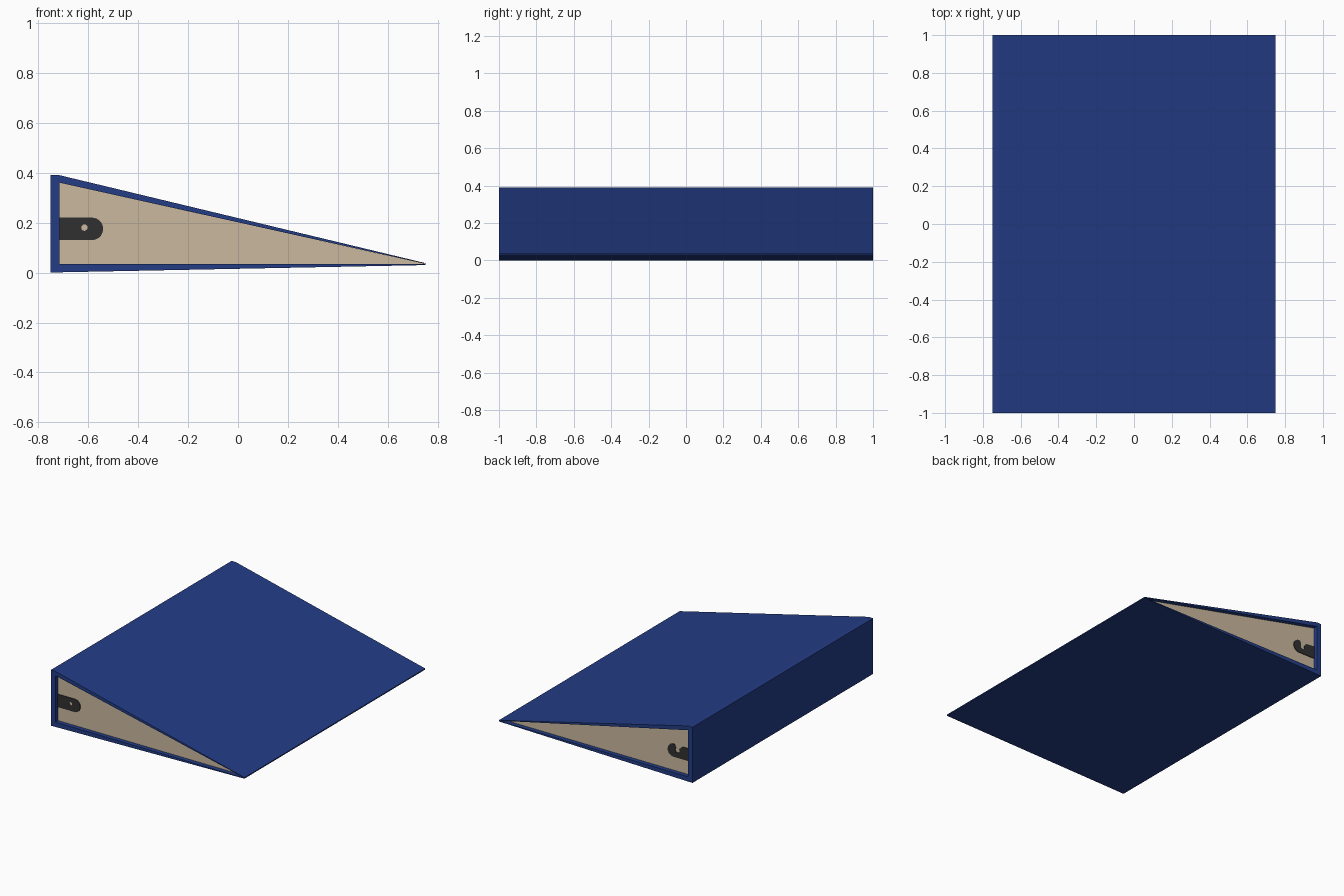
import bpy, bmesh, math

if "Cube" in bpy.data.objects:
    bpy.data.objects.remove(bpy.data.objects["Cube"])


def material(name, rgb):
    m = bpy.data.materials.new(name)
    m.diffuse_color = (*rgb, 1)
    m.use_nodes = True
    m.node_tree.nodes["Principled BSDF"].inputs["Base Color"].default_value = m.diffuse_color
    return m


BLUE = material("blue cover", (0.0168, 0.046, 0.24))
PAPER = material("cream paper", (0.60, 0.48, 0.345))
DARK = material("dark metal", (0.03, 0.03, 0.03))


def prism(name, profile, y0, y1, mat):
    """Extrude an (x, z) profile from y0 to y1."""
    bm = bmesh.new()
    face = bm.faces.new([bm.verts.new((x, y0, z)) for x, z in profile])
    ext = bmesh.ops.extrude_face_region(bm, geom=[face])
    verts = [v for v in ext["geom"] if isinstance(v, bmesh.types.BMVert)]
    bmesh.ops.translate(bm, verts=verts, vec=(0, y1 - y0, 0))
    bmesh.ops.recalc_face_normals(bm, faces=bm.faces)
    me = bpy.data.meshes.new(name)
    bm.to_mesh(me)
    bm.free()
    me.materials.append(mat)
    ob = bpy.data.objects.new(name, me)
    bpy.context.collection.objects.link(ob)
    return ob


def arc(cx, cz, r, a0, a1, n):
    return [(cx + r * math.cos(math.radians(a0 + (a1 - a0) * i / n)),
             cz + r * math.sin(math.radians(a0 + (a1 - a0) * i / n)))
            for i in range(n + 1)]


# Folder: spine and two tapering covers meeting at a thin edge
prism("spine", [(-0.75, 0), (-0.715, 0.001), (-0.715, 0.39), (-0.75, 0.39)], -1, 1, BLUE)
prism("top_cover", [(-0.715, 0.36), (0.75, 0.035), (0.75, 0.038), (-0.715, 0.39)], -1, 1, BLUE)
prism("bottom_cover", [(-0.715, 0.001), (0.75, 0.030), (0.75, 0.034), (-0.715, 0.034)], -1, 1, BLUE)

# Paper block, set back a little from the cover edges
prism("paper_block", [(-0.715, 0.034), (0.745, 0.0345), (0.745, 0.036), (-0.715, 0.36)],
      -0.97, 0.97, PAPER)

# Ring clip ends: rounded tab with an eyelet, the rear one open at the top
tab = [(-0.715, 0.13)] + arc(-0.585, 0.175, 0.045, -90, 90, 14) + [(-0.715, 0.22)]
hook = ([(-0.715, 0.13)] + arc(-0.585, 0.175, 0.045, -90, 100, 14)
        + arc(-0.615, 0.182, 0.017, 40, -220, 10) + [(-0.65, 0.215), (-0.715, 0.22)])
front = prism("front_clip", tab, -0.975, -0.965, DARK)
prism("rear_clip", hook, 0.965, 0.975, DARK)

# Eyelet through the front clip
cutter = prism("eyelet_cutter", arc(-0.615, 0.18, 0.013, 0, 330, 11), -1.0, -0.95, DARK)
cutter.hide_render = True
cutter.hide_viewport = True
cut = front.modifiers.new("eyelet", "BOOLEAN")
cut.operation = "DIFFERENCE"
cut.object = cutter
